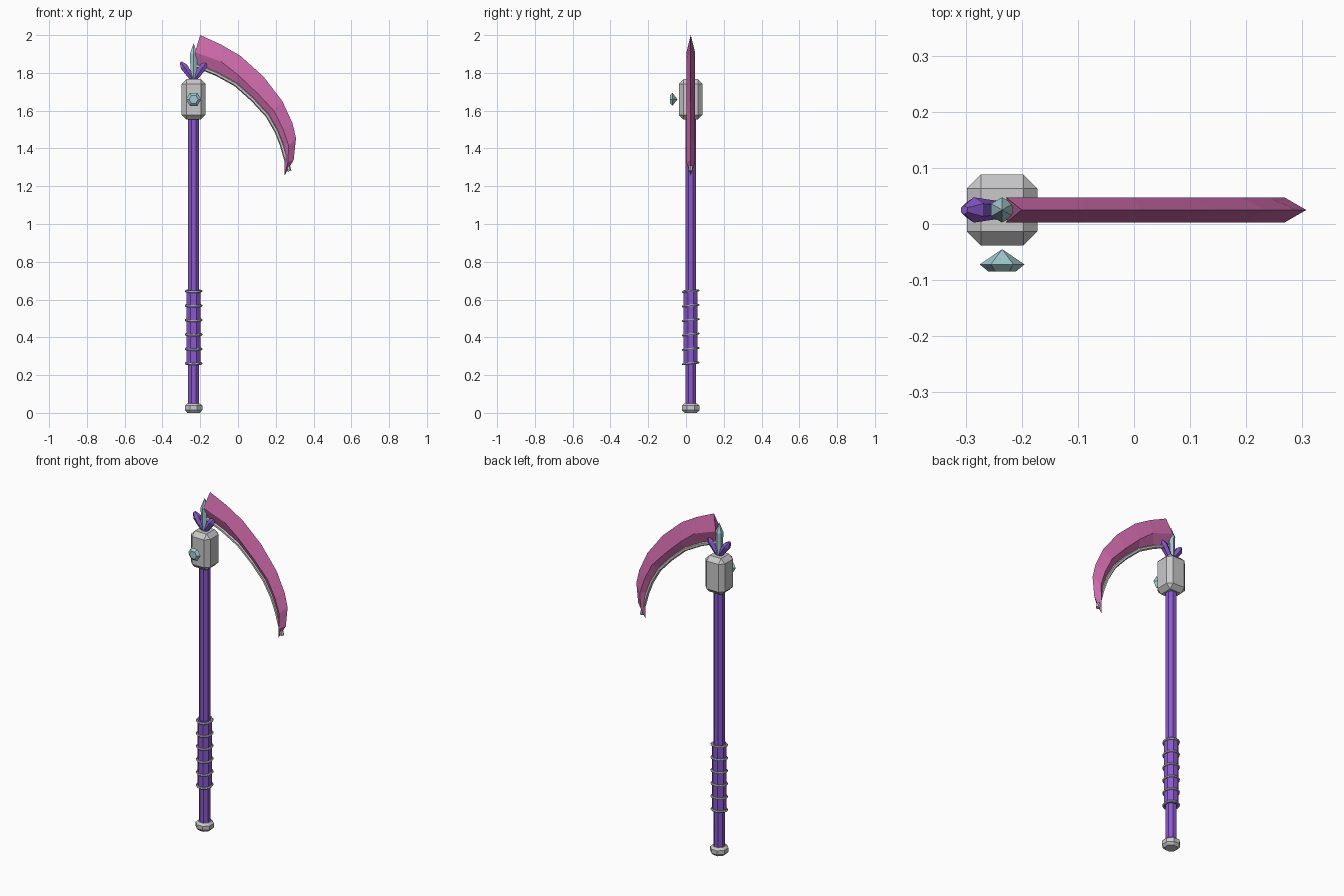
import bpy
import bmesh
from math import sin, cos, pi, radians
from mathutils import Matrix, Vector

cube = bpy.data.objects.get("Cube")
if cube:
    bpy.data.objects.remove(cube, do_unlink=True)

AXIS_X, AXIS_Y = -0.235, 0.025


def material(name, rgb):
    mat = bpy.data.materials.new(name)
    mat.use_nodes = True
    mat.diffuse_color = (*rgb, 1)
    mat.node_tree.nodes["Principled BSDF"].inputs["Base Color"].default_value = (*rgb, 1)
    return mat


PURPLE = material("purple", (0.25, 0.10, 0.62))
PINK = material("pink", (0.64, 0.15, 0.42))
GREY = material("light grey", (0.58, 0.58, 0.59))
TEAL = material("pale teal", (0.36, 0.60, 0.63))


def finish(name, bm, mat):
    bmesh.ops.remove_doubles(bm, verts=bm.verts, dist=0.0001)
    bmesh.ops.recalc_face_normals(bm, faces=bm.faces)
    mesh = bpy.data.meshes.new(name)
    bm.to_mesh(mesh)
    bm.free()
    mesh.materials.append(mat)
    obj = bpy.data.objects.new(name, mesh)
    bpy.context.collection.objects.link(obj)
    return obj


def loft(bm, rings):
    """Skin a list of closed rings of points and cap both ends."""
    rings = [[bm.verts.new(p) for p in ring] for ring in rings]
    for a, b in zip(rings, rings[1:]):
        for i in range(len(a)):
            j = (i + 1) % len(a)
            bm.faces.new((a[i], a[j], b[j], b[i]))
    bm.faces.new(rings[0])
    bm.faces.new(rings[-1])


def lathe(name, profile, sides, mat, base, tilt=Matrix(), start=0.0):
    """Faceted turned part from (radius, height) pairs, tilted about its base."""
    bm = bmesh.new()
    place = Matrix.Translation(base) @ tilt
    loft(bm, [[place @ Vector((r * cos(start + 2 * pi * i / sides),
                               r * sin(start + 2 * pi * i / sides), h))
               for i in range(sides)] for r, h in profile])
    return finish(name, bm, mat)


# Shaft, grip and pommel
foot = (AXIS_X, AXIS_Y, 0)
lathe("shaft", [(0.031, 0.03), (0.031, 1.58)], 8, PURPLE, foot, start=pi / 8)
lathe("grip", [(0.040, 0.26), (0.040, 0.65)], 8, PURPLE, foot, start=pi / 8)
lathe("pommel", [(0.036, 0), (0.050, 0.015), (0.050, 0.038), (0.036, 0.05)],
      8, GREY, foot, start=pi / 8)

# Slightly tilted rings around the grip
for i in range(6):
    bpy.ops.mesh.primitive_torus_add(
        major_segments=16, minor_segments=6, major_radius=0.041, minor_radius=0.006,
        location=(AXIS_X, AXIS_Y, 0.262 + 0.0765 * i), rotation=(radians(6), 0, 0))
    ring = bpy.context.object
    ring.name = f"grip_ring_{i + 1}"
    ring.data.materials.append(GREY)

# Head block with chamfered edges
bm = bmesh.new()
bmesh.ops.create_cube(bm, size=1, matrix=Matrix.Translation((AXIS_X, AXIS_Y, 1.66))
                      @ Matrix.Diagonal((0.126, 0.126, 0.214, 1)))
bmesh.ops.bevel(bm, geom=bm.edges[:], offset=0.025, segments=1, affect='EDGES')
finish("head_block", bm, GREY)

# Cut gem floating in front of the block
lathe("front_gem", [(0, 0), (0.040, 0.027), (0.024, 0.040)], 6, TEAL,
      (AXIS_X, -0.045, 1.66), Matrix.Rotation(pi / 2, 4, 'X'))

# Crystals on top of the block
top = (AXIS_X, AXIS_Y, 1.76)
lathe("centre_crystal", [(0.017, 0), (0.0225, 0.14), (0, 0.197)], 6, TEAL, top, start=pi / 2)
for side, angle in (("right", -35), ("left", 35)):
    lathe(f"{side}_crystal", [(0.015, 0), (0.0225, 0.088), (0.008, 0.118)], 6, PURPLE, top,
          Matrix.Rotation(radians(angle), 4, 'Y'), start=pi / 2)

# Blade: diamond sections, each as outer edge, ridge and inner edge in x, z
SECTIONS = [
    ((-0.20, 2.0), (-0.228, 1.91), (-0.22, 1.845)),
    ((-0.09, 1.95), (-0.09, 1.86), (-0.11, 1.80)),
    ((0.013, 1.89), (0, 1.79), (-0.01, 1.745)),
    ((0.135, 1.78), (0.10, 1.695), (0.08, 1.665)),
    ((0.235, 1.65), (0.19, 1.60), (0.158, 1.58)),
    ((0.288, 1.535), (0.24, 1.50), (0.207, 1.495)),
    ((0.307, 1.455), (0.268, 1.415), (0.236, 1.42)),
    ((0.295, 1.34), (0.264, 1.325), (0.246, 1.335)),
]
HALF = 0.0225
bm = bmesh.new()
rings = [[(o[0], AXIS_Y, o[1]), (m[0], AXIS_Y - HALF, m[1]),
          (n[0], AXIS_Y, n[1]), (m[0], AXIS_Y + HALF, m[1])] for o, m, n in SECTIONS]
rings.append([(0.246, AXIS_Y, 1.256)] * 4)
loft(bm, rings)
finish("blade", bm, PINK)

# Thin rod hugging the inner edge and poking out near the tip
path = [(n[0] - 0.002, n[1] - 0.006) for _, _, n in SECTIONS[:-1]] + [(0.272, 1.28)]
bm = bmesh.new()
rings = []
for i, (x, z) in enumerate(path):
    a, b = path[max(i - 1, 0)], path[min(i + 1, len(path) - 1)]
    along = Vector((b[0] - a[0], 0, b[1] - a[1])).normalized()
    across = Vector((-along.z, 0, along.x))
    rings.append([Vector((x, AXIS_Y, z)) + 0.011 * (cos(k * pi / 3) * across
                  + sin(k * pi / 3) * Vector((0, 1, 0))) for k in range(6)])
loft(bm, rings)
finish("blade_inner_rod", bm, GREY)
